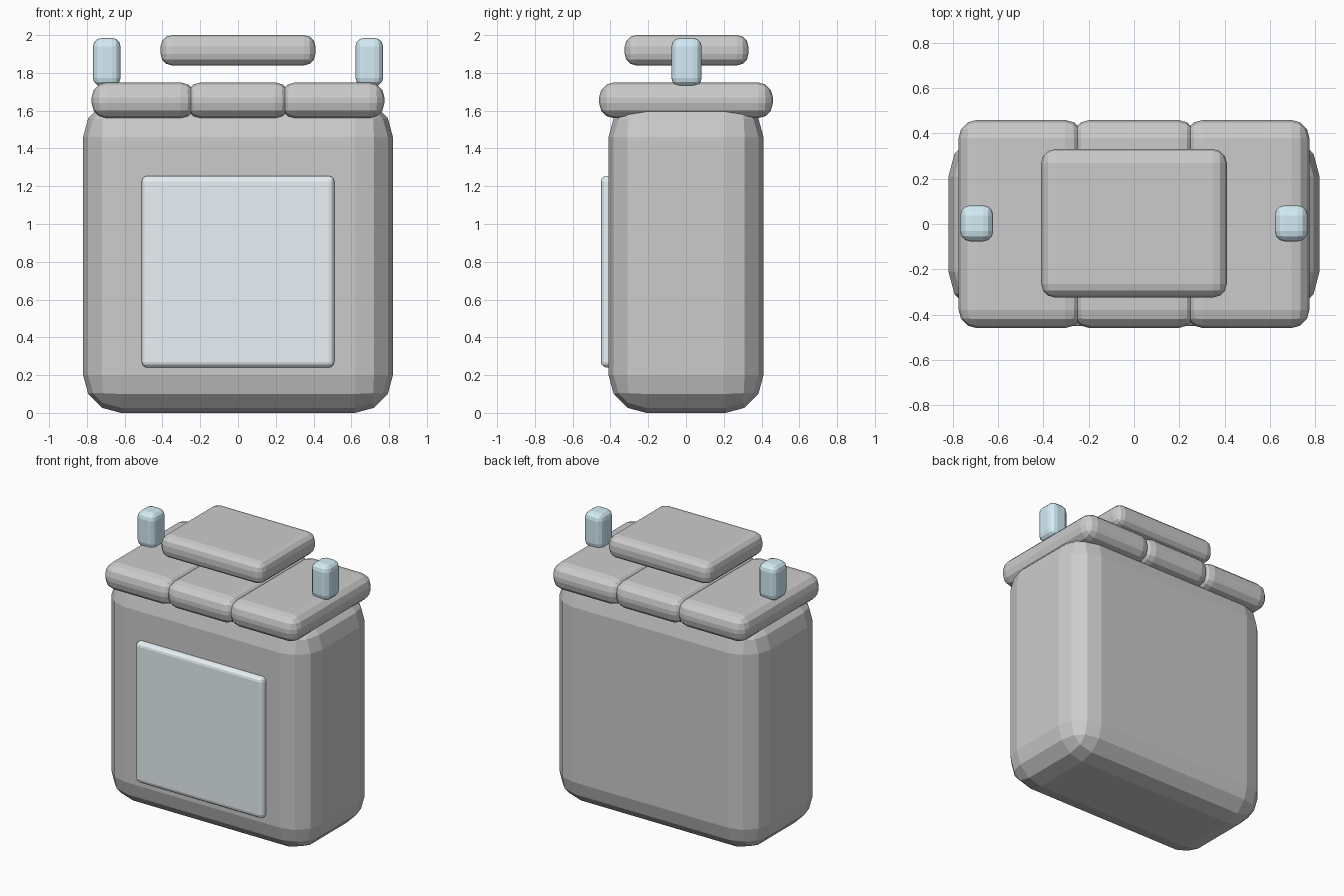
import bpy

if "Cube" in bpy.data.objects:
    bpy.data.objects.remove(bpy.data.objects["Cube"])


def material(name, color):
    m = bpy.data.materials.new(name)
    m.diffuse_color = color
    m.use_nodes = True
    m.node_tree.nodes["Principled BSDF"].inputs["Base Color"].default_value = m.diffuse_color
    return m


def rounded_box(name, center, size, bevel, mat=None, segments=3):
    bpy.ops.mesh.primitive_cube_add(size=1, location=center)
    ob = bpy.context.object
    ob.name = name
    ob.scale = size
    bpy.ops.object.transform_apply(location=False, rotation=False, scale=True)
    mod = ob.modifiers.new("round_edges", 'BEVEL')
    mod.width = bevel
    mod.segments = segments
    mod.limit_method = 'NONE'
    if mat:
        ob.data.materials.append(mat)
    return ob


panel_blue = material("pale_panel", (0.82, 0.88, 0.91, 1))
peg_blue = material("light_blue", (0.66, 0.84, 0.92, 1))

# Main body
rounded_box("body", (0, 0, 0.83), (1.64, 0.82, 1.66), 0.20)

# Front panel
rounded_box("front_panel", (0, -0.41, 0.7475), (1.02, 0.08, 1.015), 0.03, panel_blue)

# Lid made of three overlapping cushions
for i, side in enumerate(("left", "middle", "right")):
    rounded_box(f"lid_{side}", ((i - 1) * 0.5, 0, 1.655), (0.55, 0.92, 0.19), 0.08)

# Raised plate floating above the lid
rounded_box("top_plate", (0, 0.003, 1.92), (0.82, 0.655, 0.16), 0.06)

# Pegs at both ends
for s, side in ((-1, "left"), (1, "right")):
    rounded_box(f"peg_{side}", (s * 0.695, 0.003, 1.857), (0.146, 0.16, 0.256), 0.045, peg_blue)
